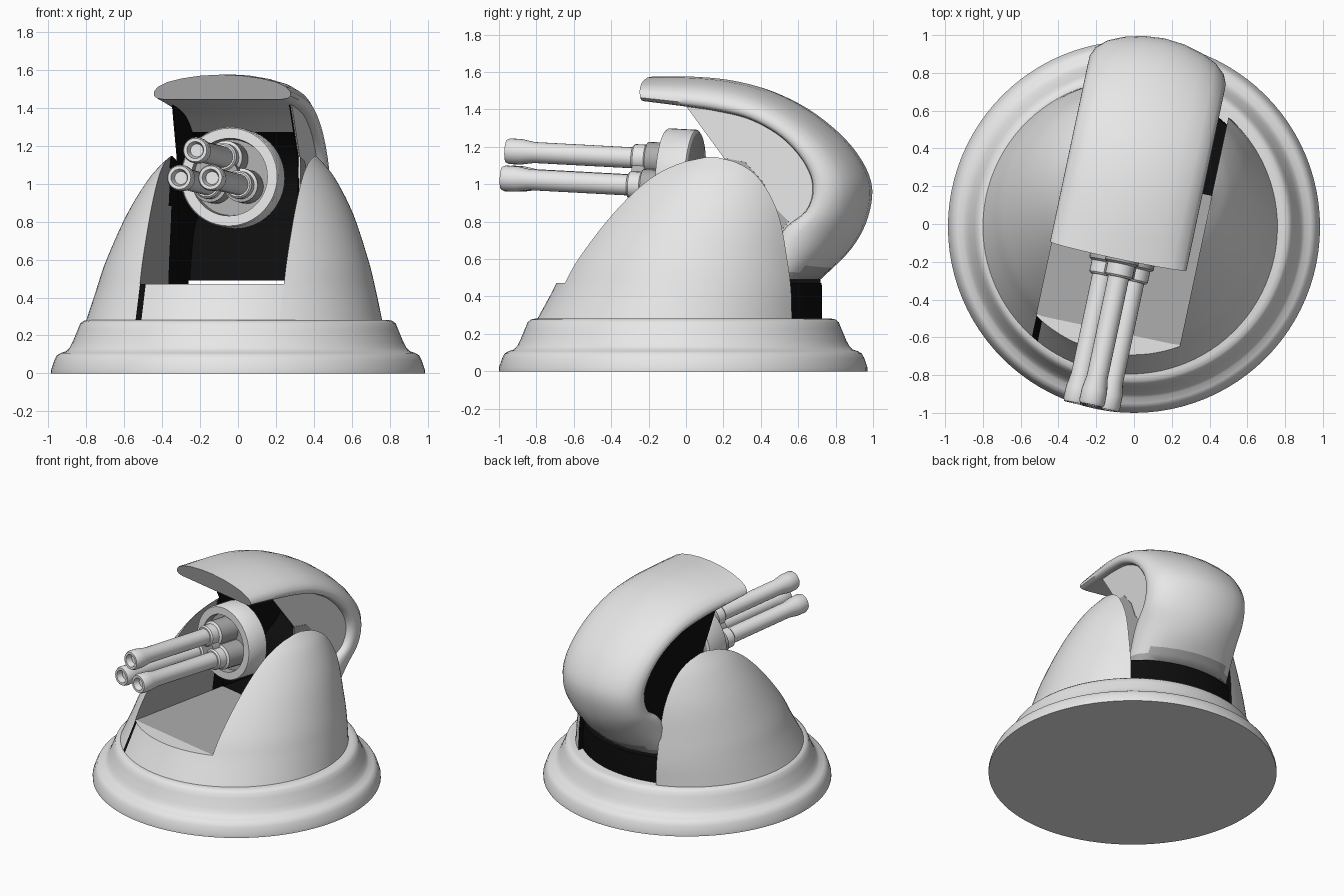
import bpy, bmesh, math
from mathutils import Matrix, Vector

if "Cube" in bpy.data.objects:
    bpy.data.objects.remove(bpy.data.objects["Cube"])


def material(name, v):
    m = bpy.data.materials.new(name)
    m.diffuse_color = (v, v, v, 1)
    m.use_nodes = True
    m.node_tree.nodes["Principled BSDF"].inputs["Base Color"].default_value = m.diffuse_color
    return m


GREY = material("light grey", 0.8)
BLACK = material("black interior", 0.004)
MID = material("mid grey", 0.42)
# The turret is turned 12 degrees on its base
TURN = Matrix.Translation((-0.02, -0.015, 0)) @ Matrix.Rotation(math.radians(-12), 4, 'Z')


def build(name, verts, faces, mat=None, rule=None, mats=(GREY, BLACK, MID), angle=35):
    """Mesh from points; rule(face, centre) gives the material slot."""
    bm = bmesh.new()
    vs = [bm.verts.new(v) for v in verts]
    for f in faces:
        bm.faces.new([vs[i] for i in f])
    bmesh.ops.remove_doubles(bm, verts=bm.verts, dist=1e-5)
    bmesh.ops.dissolve_degenerate(bm, edges=bm.edges, dist=1e-6)
    bmesh.ops.recalc_face_normals(bm, faces=bm.faces)
    bm.normal_update()
    if rule:
        for f in bm.faces:
            f.material_index = rule(f, f.calc_center_median())
    me = bpy.data.meshes.new(name)
    bm.to_mesh(me)
    bm.free()
    for m in mats:
        me.materials.append(m)
    ob = bpy.data.objects.new(name, me)
    bpy.context.collection.objects.link(ob)
    ob.matrix_world = mat or TURN
    bpy.ops.object.select_all(action='DESELECT')
    ob.select_set(True)
    bpy.context.view_layer.objects.active = ob
    bpy.ops.object.shade_smooth_by_angle(angle=math.radians(angle))
    return ob


def spline(pts, n=5):
    """Smooth curve through tuples of any size."""
    P = [Vector(p) for p in pts]
    P = [2 * P[0] - P[1]] + P + [2 * P[-1] - P[-2]]
    out = []
    for i in range(1, len(P) - 2):
        a, b, c, d = P[i - 1:i + 3]
        for k in range(n):
            t = k / n
            out.append(0.5 * (2 * b + (c - a) * t + (2 * a - 5 * b + 4 * c - d) * t * t
                              + (3 * b - a - 3 * c + d) * t ** 3))
    return out + [P[-2]]


def loft(rows, closed=True, caps=True):
    """Join rows of equal length into a skin."""
    n = len(rows[0])
    verts = [v for r in rows for v in r]
    faces = []
    for i in range(len(rows) - 1):
        for j in range(n if closed else n - 1):
            k = (j + 1) % n
            faces.append((i * n + j, i * n + k, (i + 1) * n + k, (i + 1) * n + j))
    if caps:
        faces += [tuple(range(n)), tuple(range(len(verts) - n, len(verts)))]
    return verts, faces


def lathe(name, prof, mat, seg=48, **kw):
    rows = [[(r * math.cos(2 * math.pi * j / seg), r * math.sin(2 * math.pi * j / seg), h)
             for j in range(seg)] for r, h in prof]
    return build(name, *loft(rows), mat=mat, **kw)


# Round stepped base
lathe("base", [(0.985, 0), (0.985, 0.02), (0.968, 0.07), (0.955, 0.095), (0.935, 0.107),
               (0.905, 0.117), (0.888, 0.135), (0.872, 0.165), (0.845, 0.23),
               (0.832, 0.262), (0.815, 0.277), (0.79, 0.282)],
      Matrix.Translation((0, -0.015, 0)), seg=96)

# Dome flanks: rings (radius, height, backward shift) cut by the slot at x = SLOT
SLOT = 0.388
RINGS = spline([(0.78, 0.28, 0), (0.737, 0.44, 0.045), (0.69, 0.6, 0.08),
                (0.596, 0.84, 0.15), (0.489, 1.03, 0.2), (0.389, 1.145, 0.235)])


def flank_rule(f, c):
    if abs(abs(c.x) - SLOT) > 1e-4:
        return 0
    return 1 if c.y > 0.2 else 2


for side, name in ((1, "right_flank"), (-1, "left_flank")):
    rows = []
    for r, z, s in RINGS:
        a = math.acos(min(1, SLOT / max(r, SLOT)))
        arc = [(side * r * math.cos(a * t / 16), r * math.sin(a * t / 16) + s, z)
               for t in range(-16, 17)]
        y0, y1 = arc[0][1], arc[-1][1]
        arc += [(side * SLOT, y1 + (y0 - y1) * k / 12, z) for k in range(1, 12)]
        rows.append(arc)
    build(name, *loft(rows), rule=flank_rule, angle=40)

# Low wall in the slot: light in front, dark behind
rows, floor = [], []
for r, z, s in RINGS[:7]:
    z = min(z, 0.475)
    h = math.asin(SLOT / r)
    front = [(r * math.sin(h * t / 10), -r * math.cos(h * t / 10) + s, z) for t in range(-10, 11)]
    back = [(x, 2 * s - y - 0.04, z) for x, y, z in front]
    rows.append((front, back))
build("slot_front_wall", *loft([f for f, b in rows], closed=False, caps=False),
      rule=lambda f, c: 1 if c.x < -0.345 else 0)
build("slot_back_wall", *loft([b for f, b in rows], closed=False, caps=False), mats=(BLACK,))

# Slot floor: light front lip, mid grey centre, dark rear
front, back = rows[-1]
floor = [front, [(x, max(-0.56, y + 0.01), z) for x, y, z in front],
         [(x, 0.25, z) for x, y, z in front], back]
build("slot_floor", *loft(floor, closed=False, caps=False),
      rule=lambda f, c: 0 if c.y < -0.55 else (1 if c.y > 0.25 else 2))

# Curved hood: arched section swept between an inner and an outer side curve
OUTER = [(-0.18, 1.575), (0.05, 1.575), (0.27, 1.553), (0.48, 1.495), (0.7, 1.38),
         (0.9, 1.205), (1.008, 1.01), (0.99, 0.82), (0.9, 0.65), (0.73, 0.49)]
INNER = [(-0.16, 1.445), (0.08, 1.415), (0.25, 1.39), (0.43, 1.345), (0.6, 1.25),
         (0.72, 1.12), (0.77, 0.99), (0.735, 0.86), (0.6, 0.74), (0.5, 0.49)]
HALF = [(0.32, 0), (0.352, 0.04), (0.369, 0.14), (0.368, 0.3), (0.347, 0.5),
        (0.293, 0.7), (0.212, 0.85), (0.11, 0.96)]
SECTION = HALF + [(0, 1)] + [(-x, f) for x, f in reversed(HALF)]
CX = -0.03
outer, inner = spline(OUTER), spline(INNER)
rows = [[(CX + x, *(i.lerp(o, f))) for x, f in SECTION] for i, o in zip(inner, outer)]


def hood_rule(f, c):
    if len(f.verts) > 4:
        return 2  # front rim and lower end
    if abs(c.x - CX) < 0.01 and max(v.co.x for v in f.verts) > 0.2:
        return 1 if c.z < 1.28 else 0  # lining
    return 2 if c.z < 0.545 else 0


build("hood", *loft(rows), rule=hood_rule, angle=50)


def plate(name, outline, x0, x1, mat):
    build(name, *loft([[(CX + x, *p) for p in outline] for x in (x0, x1)]), mats=(mat,), angle=30)


# Thin side panels closing the hood; the inner sides are dark
edge = [tuple(p) for p in inner[5:]]
right_edge = edge + [(0.32, 0.49), (0.285, 1.14)]
plate("right_panel", right_edge, 0.316, 0.323, GREY)
plate("right_panel_lining", right_edge, 0.308, 0.314, BLACK)
plate("left_panel", edge + [(0.22, 0.49), (0.2, 1.14)], -0.316, -0.323, BLACK)
plate("right_panel_lower_band", [(0.285, 1.14), (0.4, 1.12), (0.5, 1.01), (0.56, 0.88), (0.64, 0.8),
                                 (0.58, 0.73), (0.5, 0.49), (0.32, 0.49)], 0.322, 0.326, MID)

# Gun: local +z points forward and 3 degrees up
GUN = (TURN @ Matrix.Translation((-0.005, -0.1, 1.035))
       @ Matrix.Rotation(math.radians(87), 4, 'X'))
lathe("gun_drum", [(0.25, -0.17), (0.265, -0.16), (0.265, -0.01), (0.258, 0),
                   (0.205, 0), (0.2, -0.05)], GUN,
      rule=lambda f, c: 2 if len(f.verts) > 4 or c.xy.length < 0.204 else 0)
lathe("gun_hub", [(0.085, -0.08), (0.085, 0.17)], GUN, seg=24, mats=(MID,))
for k in range(3):
    a = math.radians(90 + 120 * k)
    at = GUN @ Matrix.Translation((0.097 * math.cos(a), 0.097 * math.sin(a), 0))
    lathe(f"barrel_socket_{k + 1}", [(0.09, -0.08), (0.09, 0.1), (0.074, 0.11), (0.074, 0.17),
                                     (0.065, 0.18)], at, seg=24,
          rule=lambda f, c: 2 if c.z < 0.105 else 0)
    lathe(f"barrel_{k + 1}", [(0.056, 0.0), (0.056, 0.72), (0.068, 0.79), (0.069, 0.855),
                              (0.062, 0.872), (0.045, 0.872), (0.034, 0.83)], at, seg=24)
